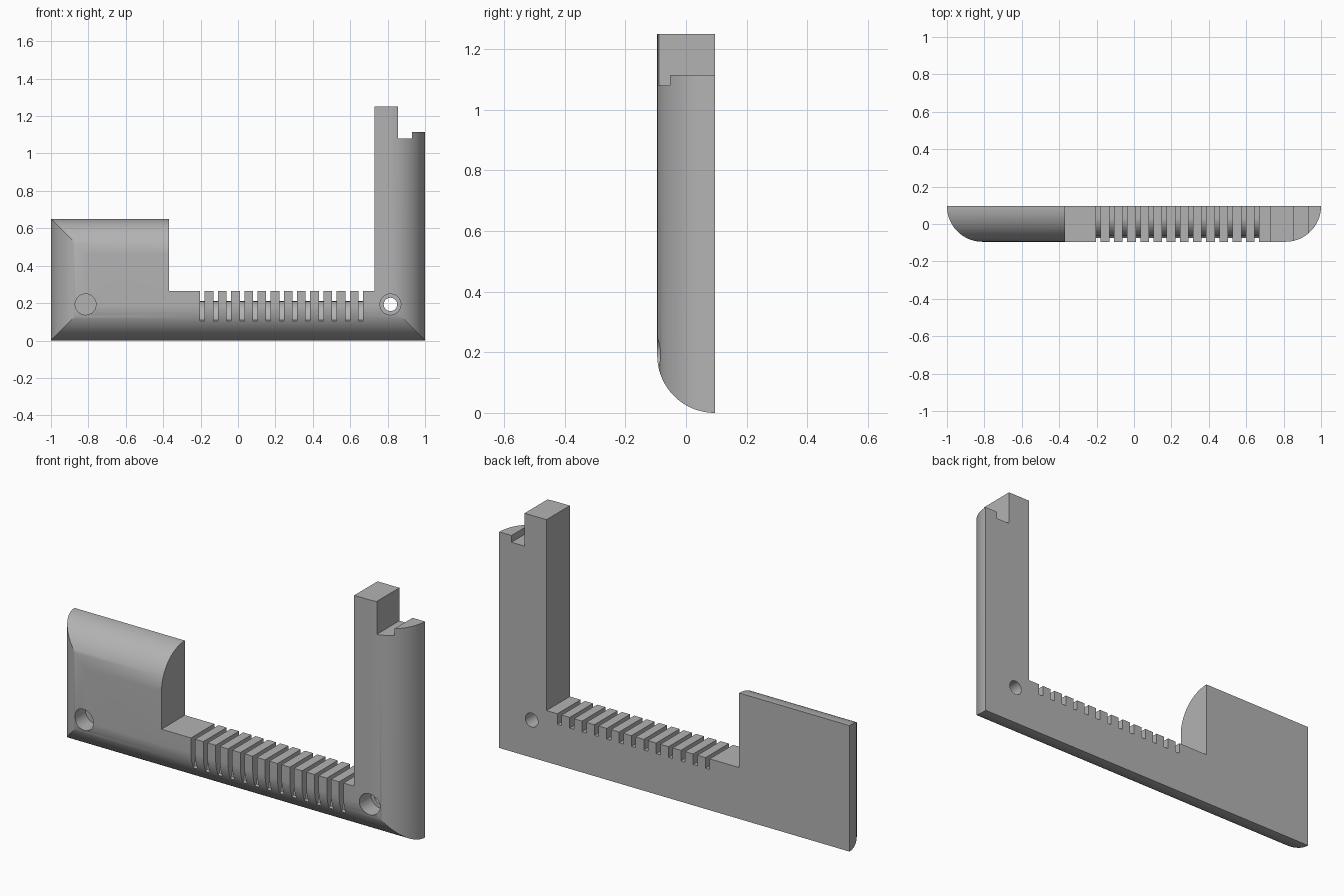
import bpy
import bmesh
from math import sin, cos, pi, radians
from mathutils import Vector

old = bpy.data.objects.get("Cube")
if old:
    bpy.data.objects.remove(old, do_unlink=True)

D = 0.095          # half depth
R = 2 * D          # edge rounding radius
STEPS = 24

grey = bpy.data.materials.new("plain grey")
grey.use_nodes = True
grey.diffuse_color = (0.45, 0.45, 0.45, 1)
grey.node_tree.nodes["Principled BSDF"].inputs["Base Color"].default_value = grey.diffuse_color


def arc(cx, cy, r, a0, a1):
    """Points on an arc, angles in quarter turns."""
    angles = [(a0 + (a1 - a0) * i / STEPS) * pi / 2 for i in range(STEPS + 1)]
    return [(cx + r * cos(a), cy + r * sin(a)) for a in angles]


def prism(name, points, axis, lo, hi):
    """Extrude a 2D outline along x (outline in yz), y (xz) or z (xy)."""
    place = {"x": lambda u, v, t: (t, u, v),
             "y": lambda u, v, t: (u, t, v),
             "z": lambda u, v, t: (u, v, t)}[axis]
    bm = bmesh.new()
    face = bm.faces.new([bm.verts.new(place(u, v, lo)) for u, v in points])
    out = bmesh.ops.extrude_face_region(bm, geom=[face])
    moved = [g for g in out["geom"] if isinstance(g, bmesh.types.BMVert)]
    bmesh.ops.translate(bm, verts=moved, vec=Vector(place(0, 0, hi - lo)))
    bmesh.ops.recalc_face_normals(bm, faces=bm.faces)
    mesh = bpy.data.meshes.new(name)
    bm.to_mesh(mesh)
    bm.free()
    mesh.materials.append(grey)
    obj = bpy.data.objects.new(name, mesh)
    bpy.context.collection.objects.link(obj)
    return obj


def box(name, x0, x1, z0, z1):
    return prism(name, [(x0, z0), (x1, z0), (x1, z1), (x0, z1)], "y", -1, 1)


def drill(name, x, z, r, y0, y1):
    return prism(name, arc(x, z, r, 0, 4)[:-1], "y", y0, y1)


def combine(target, tool, operation="DIFFERENCE"):
    mod = target.modifiers.new("cut", "BOOLEAN")
    mod.operation, mod.object, mod.solver = operation, tool, "EXACT"
    bpy.context.view_layer.objects.active = target
    bpy.ops.object.modifier_apply(modifier=mod.name)
    bpy.data.objects.remove(tool, do_unlink=True)


# Body: rounded lower front edge, crossed with a plan rounded at both ends
side = arc(D, R, R, 2, 3) + [(D, 1.25), (-D, 1.25)]
body = prism("bracket_body", side, "x", -1.2, 1.2)
plan = arc(-1 + R, D, R, 2, 3) + arc(1 - R, D, R, 3, 4)
combine(body, prism("plan", plan, "z", -0.2, 1.5), "INTERSECT")

# Space above the low rail, between block and post
combine(body, box("rail_gap", -0.37, 0.73, 0.265, 2))

# Rounded top of the wide block
top = arc(D, 0.65 - R, R, 2, 1) + [(0.3, 0.65), (0.3, 2), (-0.3, 2), (-0.3, 0.65 - R)]
combine(body, prism("block_top", top, "x", -1.5, -0.2))

# Stepped notch at the top of the post
combine(body, box("post_step", 0.855, 2, 1.115, 2))
combine(body, box("post_notch", 0.855, 0.93, 1.08, 1.5))

# Row of slots in the rail, deeper at the front
slot = [(0.3, 0.21)] + arc(0.035, 0.11, 0.1, 1, 2) + [(-0.085, 0.095), (-0.3, 0.095), (-0.3, 0.5), (0.3, 0.5)]
for i in range(13):
    x = -0.19 + i * 0.0705
    combine(body, prism("slot", slot, "x", x - 0.012, x + 0.012))

# Blind hole in the block, counterbored through hole in the post
combine(body, drill("blind_hole", -0.815, 0.193, 0.056, -1, 0))
combine(body, drill("counterbore", 0.815, 0.193, 0.056, -1, 0))
combine(body, drill("bolt_hole", 0.815, 0.193, 0.036, -1, 1))

# Smooth curves, sharp edges
bpy.ops.object.select_all(action="DESELECT")
body.select_set(True)
bpy.context.view_layer.objects.active = body
bpy.ops.object.shade_smooth_by_angle(angle=radians(25))
